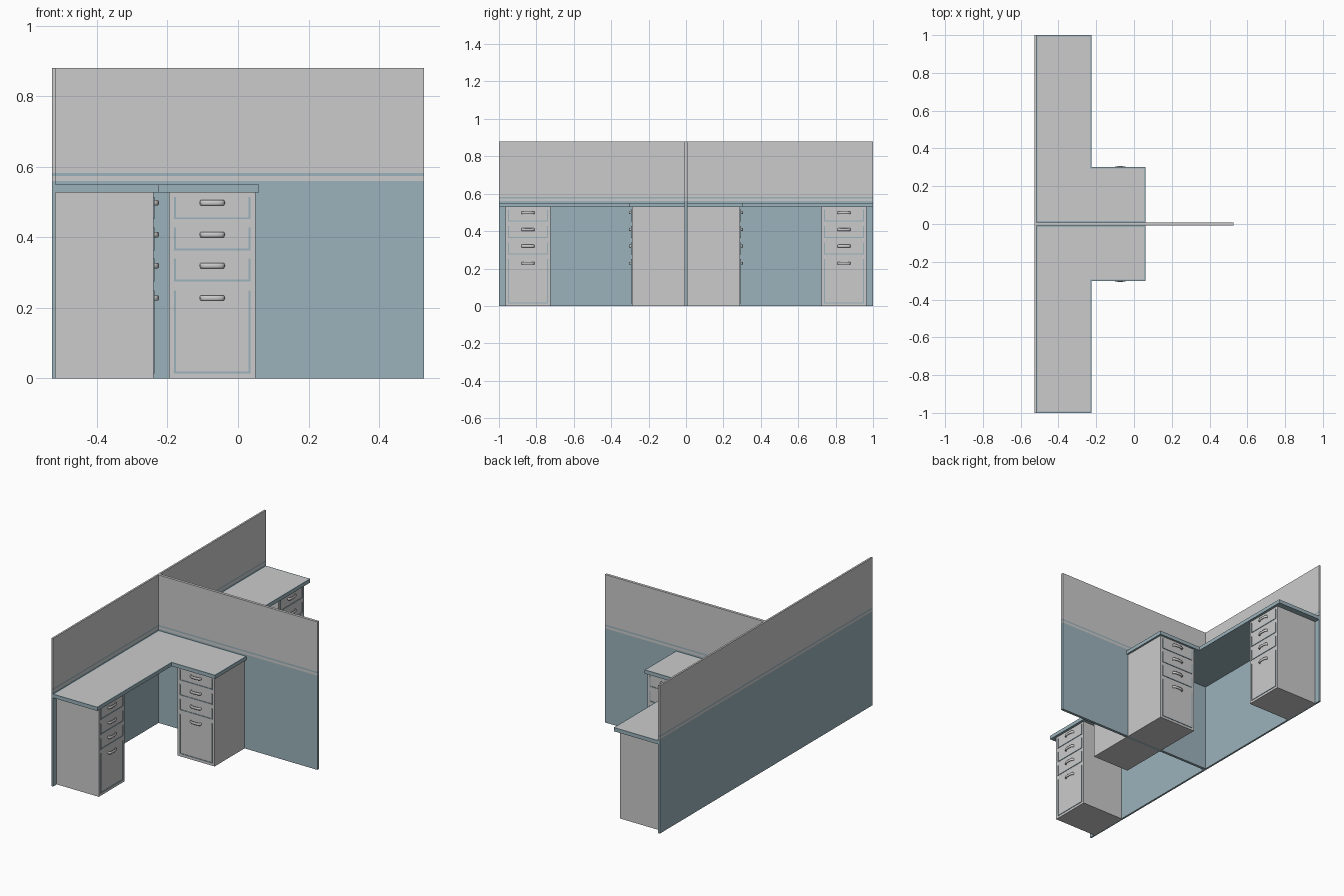
import bpy, bmesh, math
from mathutils import Matrix, Vector

if "Cube" in bpy.data.objects:
    bpy.data.objects.remove(bpy.data.objects["Cube"])


def material(name, color):
    m = bpy.data.materials.new(name)
    m.diffuse_color = color
    m.use_nodes = True
    m.node_tree.nodes["Principled BSDF"].inputs["Base Color"].default_value = m.diffuse_color
    return m


GREY = material("light_grey", (0.8, 0.8, 0.8, 1))
BLUE = material("slate_blue", (0.33, 0.45, 0.5, 1))
METAL = material("handle_grey", (0.6, 0.6, 0.6, 1))


def finish(name, bm, mats, matrix=Matrix()):
    bmesh.ops.recalc_face_normals(bm, faces=bm.faces)
    bm.transform(matrix)
    if matrix.determinant() < 0:
        bmesh.ops.reverse_faces(bm, faces=bm.faces)
    me = bpy.data.meshes.new(name)
    bm.to_mesh(me)
    bm.free()
    for m in mats:
        me.materials.append(m)
    ob = bpy.data.objects.new(name, me)
    bpy.context.collection.objects.link(ob)
    return ob


def add_box(bm, lo, hi):
    lo, hi = Vector(lo), Vector(hi)
    mat = Matrix.Translation((lo + hi) / 2) @ Matrix.Diagonal((*(hi - lo), 1))
    bmesh.ops.create_cube(bm, size=1, matrix=mat)


# Partition wall: one box cut into coloured horizontal bands
def partition(name, lo, hi):
    bm = bmesh.new()
    add_box(bm, (*lo, 0), (*hi, 0.88))
    for z in (0.56, 0.574, 0.583):
        bmesh.ops.bisect_plane(bm, geom=bm.verts[:] + bm.edges[:] + bm.faces[:],
                               plane_co=(0, 0, z), plane_no=(0, 0, 1))
    for f in bm.faces:
        z = f.calc_center_median().z
        f.material_index = int(z < 0.56 or 0.574 < z < 0.583)
    finish(name, bm, [GREY, BLUE])


# L-shaped desktop with blue edge banding and grey inset surface
def desktop(name, matrix):
    bm = bmesh.new()
    outline = [(-0.517, -1), (-0.225, -1), (-0.225, -0.302),
               (0.06, -0.302), (0.06, -0.008), (-0.517, -0.008)]
    base = bm.faces.new([bm.verts.new((x, y, 0.528)) for x, y in outline])
    ext = bmesh.ops.extrude_face_region(bm, geom=[base], use_keep_orig=True)
    top_verts = [g for g in ext["geom"] if isinstance(g, bmesh.types.BMVert)]
    top = [g for g in ext["geom"] if isinstance(g, bmesh.types.BMFace)][0]
    bmesh.ops.translate(bm, verts=top_verts, vec=(0, 0, 0.022))
    bmesh.ops.recalc_face_normals(bm, faces=bm.faces)
    for f in bm.faces:
        f.material_index = 1
    bmesh.ops.inset_region(bm, faces=[top], thickness=0.007, use_even_offset=True)
    top.material_index = 0
    finish(name, bm, [GREY, BLUE], matrix)


# Bow pull: an elliptical section swept along an arched path
def handle(name, matrix, z):
    bm = bmesh.new()
    path = [(-0.032, 0.002), (-0.031, -0.006), (-0.025, -0.010), (-0.012, -0.012),
            (0.012, -0.012), (0.025, -0.010), (0.031, -0.006), (0.032, 0.002)]
    rings = []
    for i, (x, y) in enumerate(path):
        a, b = path[max(i - 1, 0)], path[min(i + 1, len(path) - 1)]
        t = Vector((b[0] - a[0], b[1] - a[1], 0)).normalized()
        n = Vector((-t.y, t.x, 0))
        ring = []
        for k in range(10):
            ang = math.tau * k / 10
            p = Vector((x, y, z)) + n * 0.004 * math.cos(ang)
            ring.append(bm.verts.new(p + Vector((0, 0, 0.008 * math.sin(ang)))))
        rings.append(ring)
    for r, s in zip(rings, rings[1:]):
        for k in range(10):
            bm.faces.new((r[k], r[(k + 1) % 10], s[(k + 1) % 10], s[k]))
    bm.faces.new(rings[0])
    bm.faces.new(rings[-1][::-1])
    for f in bm.faces:
        f.smooth = len(f.verts) == 4
    finish(name, bm, [METAL], matrix)


DRAWERS = [(0.452, 0.515, 0.498), (0.363, 0.428, 0.408),
           (0.275, 0.340, 0.320), (0.014, 0.250, 0.228)]


# Pedestal in local space: front face at y = 0 facing -y, centred on x = 0
def pedestal(name, width, depth, matrix):
    h = width / 2
    bm = bmesh.new()
    add_box(bm, (-h, 0, 0), (h, depth, 0.528))
    finish(name + "_cabinet", bm, [GREY], matrix)
    bm = bmesh.new()
    w, t, d = h - 0.014, 0.005, 0.003
    for low, high, _ in DRAWERS:
        add_box(bm, (-w, -d, low), (w, 0.001, low + t))
        for s in (-1, 1):
            xs = sorted((s * w, s * (w - t)))
            add_box(bm, (xs[0], -d, low + t), (xs[1], 0.001, high))
    finish(name + "_drawer_edges", bm, [BLUE], matrix)
    for i, (_, _, hz) in enumerate(DRAWERS):
        handle(f"{name}_handle_{i + 1}", matrix, hz)


# T-shaped partition
partition("back_partition", (-0.528, -1), (-0.517, 1))
partition("divider_partition", (-0.517, -0.008), (0.528, 0.008))

# Two mirrored workstations
for side, sy in (("front", 1), ("rear", -1)):
    mirror = Matrix.Diagonal((1, sy, 1, 1))
    desktop(side + "_desktop", mirror)
    pedestal(side + "_inner_pedestal", 0.244, 0.282,
             mirror @ Matrix.Translation((-0.073, -0.29, 0)))
    pedestal(side + "_end_pedestal", 0.24, 0.277,
             mirror @ Matrix.Translation((-0.24, -0.845, 0)) @ Matrix.Rotation(math.pi / 2, 4, 'Z'))
